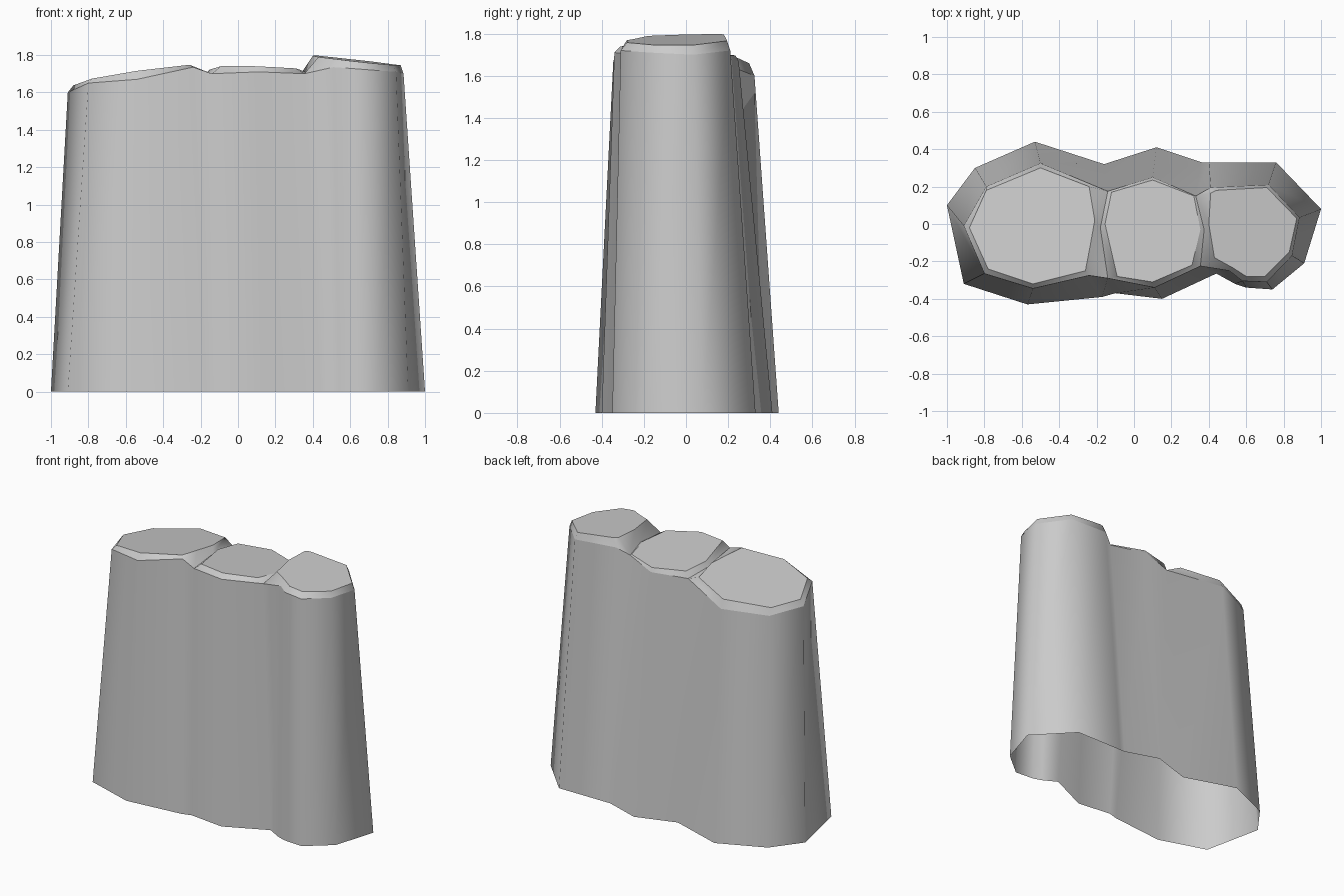
import bpy, bmesh

# Wall outline, counter-clockwise from the left: base x, y, then rim x, y, z
wall = [
    (-1.00, .10, -.91, -.01, 1.60), (-.91, -.32, -.80, -.265, 1.65),
    (-.57, -.43, -.54, -.345, 1.67), (-.17, -.39, -.24, -.275, 1.735),
    (-.10, -.37, -.14, -.29, 1.70), (.15, -.40, .11, -.34, 1.71),
    (.44, -.265, .355, -.225, 1.70), (.54, -.32, .51, -.25, 1.735),
    (.60, -.34, .58, -.305, 1.73), (.74, -.35, .71, -.31, 1.72),
    (.91, -.21, .845, -.17, 1.71), (1.0, .08, .885, .035, 1.70),
    (.76, .33, .72, .21, 1.72), (.40, .33, .41, .195, 1.74),
    (.36, .33, .33, .15, 1.69), (.12, .41, .10, .25, 1.67),
    (-.16, .32, -.14, .175, 1.66), (-.53, .44, -.50, .325, 1.60),
    (-.85, .30, -.79, .20, 1.58)]

bm = bmesh.new()
base = [bm.verts.new((w[0], w[1], 0)) for w in wall]
rim = [bm.verts.new(w[2:]) for w in wall]
n = len(wall)
for i in range(n):
    j = (i + 1) % n
    bm.faces.new((base[i], base[j], rim[j], rim[i]))

# Midpoints of the two valleys between columns (rim indices 19 and 20)
rim.append(bm.verts.new((-.18, -.02, 1.69)))
rim.append(bm.verts.new((.375, -.03, 1.70)))


def cap(ids, xy, z0, sx, sy):
    """Chamfer ring from the rim up to a tilted flat top."""
    cx = sum(p[0] for p in xy) / len(xy)
    top = [bm.verts.new((x, y, z0 + sx * (x - cx) + sy * y)) for x, y in xy]
    ring = [rim[i] for i in ids]
    for i in range(len(ids)):
        j = (i + 1) % len(ids)
        bm.faces.new((ring[i], ring[j], top[j], top[i]))
    face = bm.faces.new(top)
    for e in face.edges:
        e.smooth = False
    for i in range(len(ids)):
        e = bm.edges.get((ring[i], ring[(i + 1) % len(ids)]))
        e.smooth = False


# Left, middle and right column tops
cap([0, 1, 2, 3, 4, 19, 16, 17, 18],
    [(-.88, -.02), (-.78, -.24), (-.54, -.32), (-.26, -.25), (-.235, -.12),
     (-.21, .02), (-.24, .20), (-.50, .30), (-.79, .18)], 1.69, .14, -.10)
cap([4, 5, 6, 20, 14, 15, 16, 19],
    [(-.09, -.28), (.10, -.31), (.31, -.22), (.355, -.03), (.32, .15),
     (.10, .235), (-.12, .17), (-.155, 0)], 1.715, -.02, -.08)
cap([6, 7, 8, 9, 10, 11, 12, 13, 14, 20],
    [(.43, -.18), (.53, -.235), (.60, -.28), (.70, -.28), (.83, -.15),
     (.87, .03), (.71, .195), (.44, .18), (.41, .165), (.40, 0)],
    1.775, -.11, .02)

for f in bm.faces:
    f.smooth = True
bmesh.ops.recalc_face_normals(bm, faces=bm.faces[:])
me = bpy.data.meshes.new("rock_columns")
bm.to_mesh(me)
bm.free()
bpy.context.collection.objects.link(bpy.data.objects.new("rock_columns", me))
